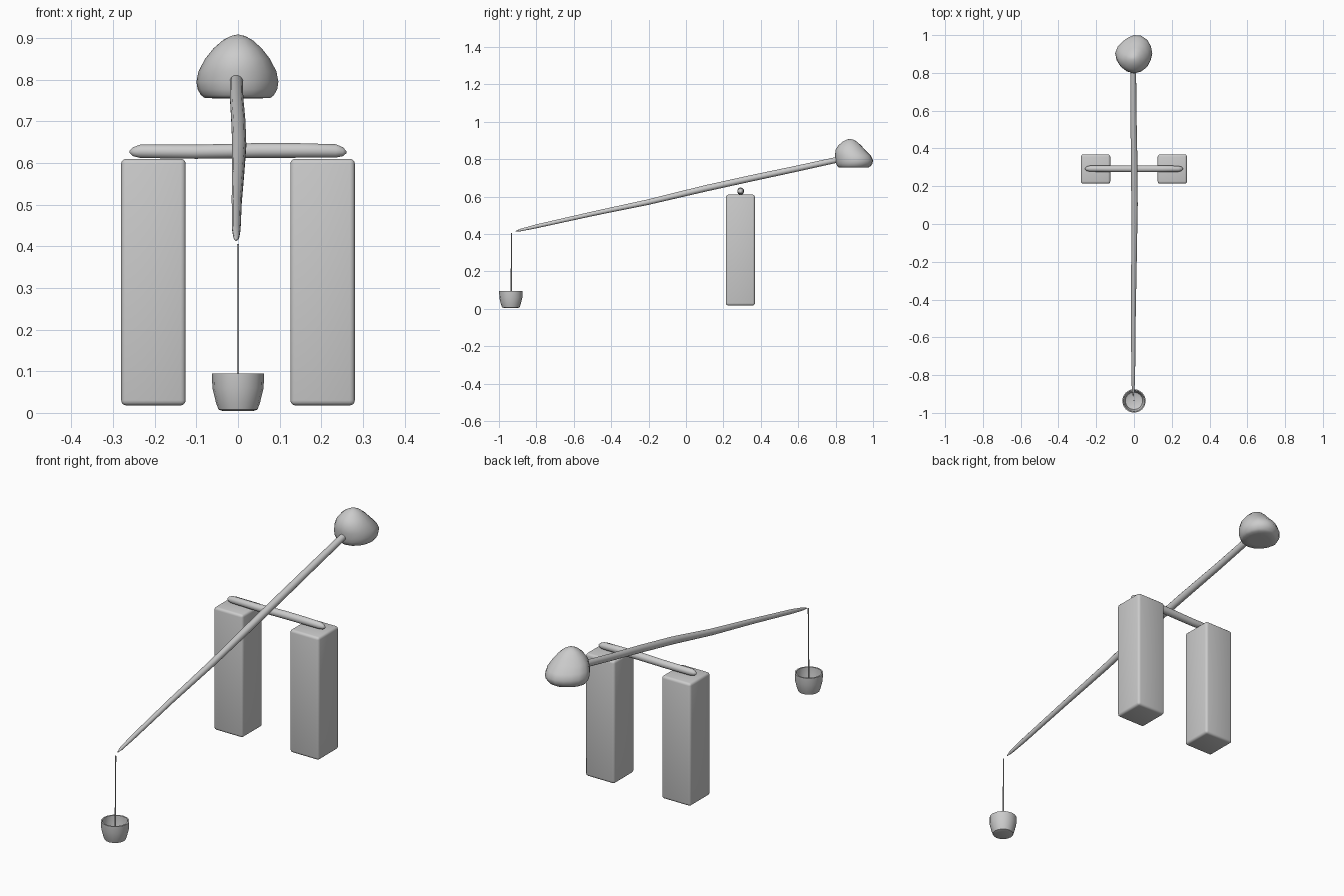
import bpy, bmesh, math
from mathutils import Vector

if "Cube" in bpy.data.objects:
    bpy.data.objects.remove(bpy.data.objects["Cube"])


def loft(name, rings, angle=40):
    """Skin a list of closed rings and cap both ends."""
    bm = bmesh.new()
    loops = [[bm.verts.new(p) for p in r] for r in rings]
    n = len(loops[0])
    for a, b in zip(loops, loops[1:]):
        for i in range(n):
            j = (i + 1) % n
            bm.faces.new((a[i], a[j], b[j], b[i]))
    bm.faces.new(loops[0][::-1])
    bm.faces.new(loops[-1])
    bmesh.ops.recalc_face_normals(bm, faces=bm.faces)
    return finish(name, bm, angle)


def finish(name, bm, angle):
    me = bpy.data.meshes.new(name)
    bm.to_mesh(me)
    bm.free()
    ob = bpy.data.objects.new(name, me)
    bpy.context.collection.objects.link(ob)
    bpy.ops.object.select_all(action='DESELECT')
    bpy.context.view_layer.objects.active = ob
    ob.select_set(True)
    bpy.ops.object.shade_smooth_by_angle(angle=math.radians(angle))
    return ob


def tube(name, stations, sides=12):
    """Tapered round bar through (x, y, z, radius) stations."""
    axis = (Vector(stations[-1][:3]) - Vector(stations[0][:3])).normalized()
    u = axis.orthogonal().normalized()
    v = axis.cross(u)
    angs = [2 * math.pi * i / sides for i in range(sides)]
    return loft(name, [[Vector((x, y, z)) + r * (math.cos(a) * u + math.sin(a) * v)
                        for a in angs] for x, y, z, r in stations], 60)


# Two bevelled pillars
for side, s in (("left", -1), ("right", 1)):
    bm = bmesh.new()
    bmesh.ops.create_cube(bm, size=1)
    for v in bm.verts:
        v.co = (v.co.x * 0.155 + s * 0.203, v.co.y * 0.155 + 0.291, v.co.z * 0.592 + 0.314)
    bmesh.ops.bevel(bm, geom=bm.edges[:], offset=0.012, segments=3, profile=0.5, affect='EDGES')
    finish(side + "_pillar", bm, 40)

# Crossbar resting on the pillars
tube("crossbar", [(-0.26, 0.293, 0.627, 0.003), (-0.252, 0.293, 0.627, 0.011),
                  (-0.235, 0.293, 0.628, 0.0165), (-0.1, 0.292, 0.627, 0.0175),
                  (0.05, 0.292, 0.630, 0.0185), (0.15, 0.292, 0.630, 0.018),
                  (0.235, 0.292, 0.629, 0.0165), (0.252, 0.292, 0.627, 0.011),
                  (0.26, 0.292, 0.626, 0.003)])

# Long swinging pole, slightly crooked
tube("swing_pole", [(-0.004, -0.912, 0.414, 0.002), (-0.004, -0.885, 0.421, 0.007),
                    (-0.004, -0.8, 0.441, 0.0105), (-0.003, -0.5, 0.508, 0.0125),
                    (0.0, -0.2, 0.571, 0.015), (0.003, 0.1, 0.643, 0.0175),
                    (0.001, 0.35, 0.698, 0.0175), (-0.003, 0.6, 0.751, 0.0165),
                    (-0.004, 0.8, 0.795, 0.016), (-0.004, 0.85, 0.806, 0.013)])

# Counterweight stone: irregular outline, flat underside, leaning peak
outline = [0.097, 0.097, 0.1, 0.1, 0.096, 0.088, 0.087, 0.093,
           0.1, 0.099, 0.1, 0.102, 0.105, 0.103, 0.1, 0.096]
levels = [(0.755, 0.5, 0.9), (0.756, 0.8, 0.9), (0.763, 0.89, 0.902), (0.777, 0.97, 0.904),
          (0.795, 1.0, 0.904), (0.82, 0.95, 0.897), (0.85, 0.79, 0.882),
          (0.875, 0.59, 0.878), (0.895, 0.36, 0.877), (0.905, 0.17, 0.877), (0.908, 0.03, 0.877)]
loft("counterweight_stone",
     [[(r * k * math.cos(i * math.pi / 8), cy + r * k * math.sin(i * math.pi / 8), z)
       for i, r in enumerate(outline)] for z, k, cy in levels], 60)

# Rope
tube("rope", [(0, -0.935, 0.018, 0.003), (0, -0.933, 0.405, 0.003)], 8)

# Hollow bucket: outside wall, rim, then inside wall and floor
profile = [(0.035, 0.004), (0.047, 0.008), (0.053, 0.025), (0.0615, 0.06), (0.0625, 0.094),
           (0.056, 0.094), (0.055, 0.06), (0.046, 0.022), (0.03, 0.016)]
loft("bucket", [[(r * math.cos(i * math.pi / 8), -0.9365 + r * math.sin(i * math.pi / 8), z)
                 for i in range(16)] for r, z in profile], 40)
